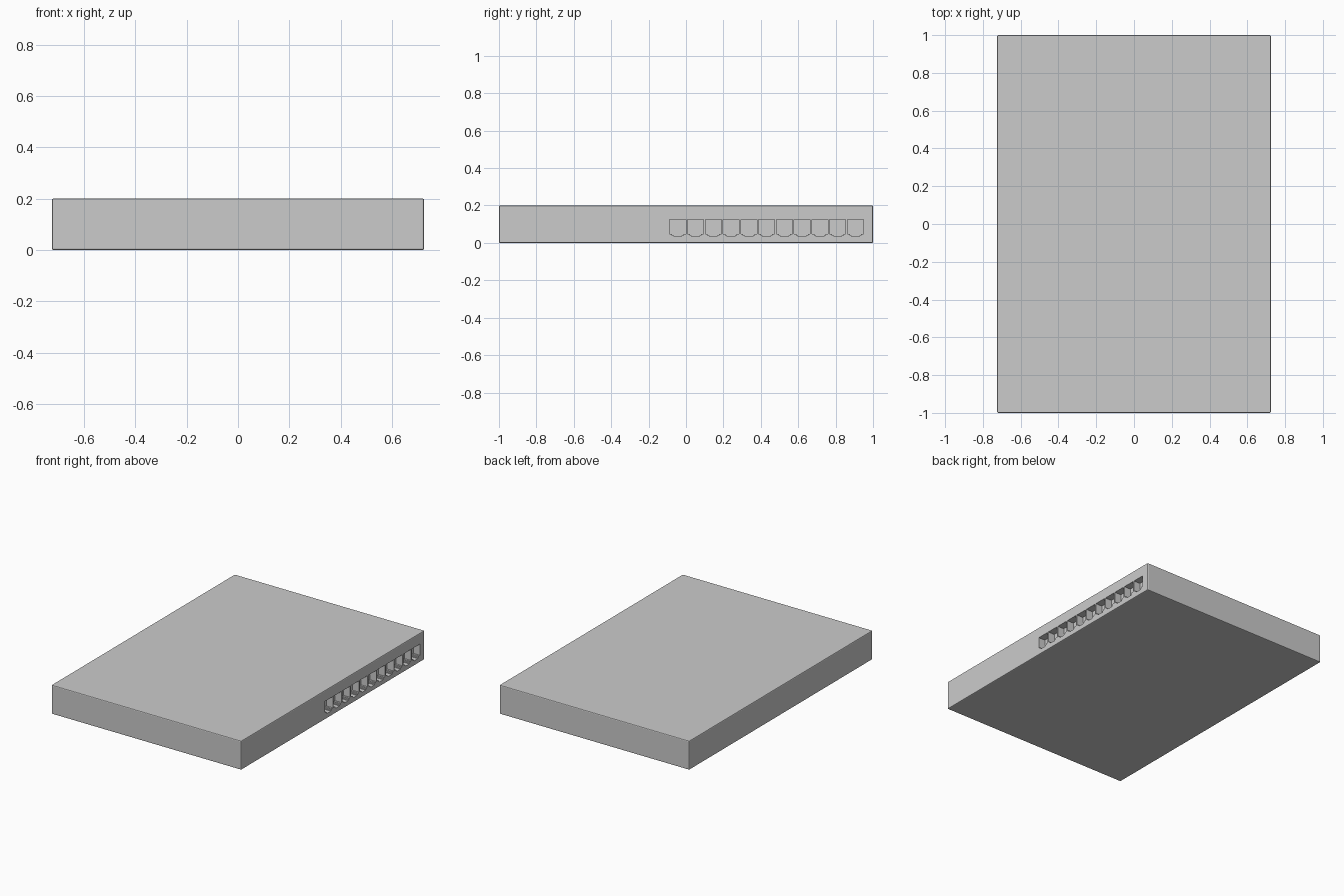
import bpy, bmesh

if "Cube" in bpy.data.objects:
    bpy.data.objects.remove(bpy.data.objects["Cube"])

W, L, H = 1.45, 2.0, 0.20
PORTS, FIRST_Y, PITCH, DEPTH = 11, -0.044, 0.095, 0.05


def mesh_object(name, bm):
    bmesh.ops.recalc_face_normals(bm, faces=bm.faces)
    me = bpy.data.meshes.new(name)
    bm.to_mesh(me)
    bm.free()
    ob = bpy.data.objects.new(name, me)
    bpy.context.collection.objects.link(ob)
    return ob


# Casing: flat box with finely bevelled edges
bm = bmesh.new()
bmesh.ops.create_cube(bm, size=1)
for v in bm.verts:
    v.co = (v.co.x * W, v.co.y * L, (v.co.z + 0.5) * H)
bmesh.ops.bevel(bm, geom=bm.edges[:], offset=0.006, segments=2,
                profile=0.5, affect='EDGES')
casing = mesh_object("switch_casing", bm)

# Socket outline: half profile (y, z) with stepped latch notch, mirrored
half = [(0.043, 0.125), (0.043, 0.048), (0.030, 0.048),
        (0.030, 0.040), (0.021, 0.040), (0.021, 0.033)]
outline = half + [(-y, z) for y, z in reversed(half)]

# Row of socket cutters on the right side
bm = bmesh.new()
for i in range(PORTS):
    yc = FIRST_Y + i * PITCH
    face = bm.faces.new([bm.verts.new((W / 2 - DEPTH, yc + y, z)) for y, z in outline])
    ext = bmesh.ops.extrude_face_region(bm, geom=[face], use_keep_orig=True)
    verts = [g for g in ext["geom"] if isinstance(g, bmesh.types.BMVert)]
    bmesh.ops.translate(bm, verts=verts, vec=(DEPTH + 0.05, 0, 0))
cutter = mesh_object("socket_cutter", bm)
cutter.hide_render = True

# Cut the sockets, then discard the cutter
mod = casing.modifiers.new("sockets", 'BOOLEAN')
mod.operation = 'DIFFERENCE'
mod.solver = 'EXACT'
mod.object = cutter
bpy.context.view_layer.objects.active = casing
casing.select_set(True)
bpy.ops.object.modifier_apply(modifier=mod.name)
bpy.data.objects.remove(cutter)
